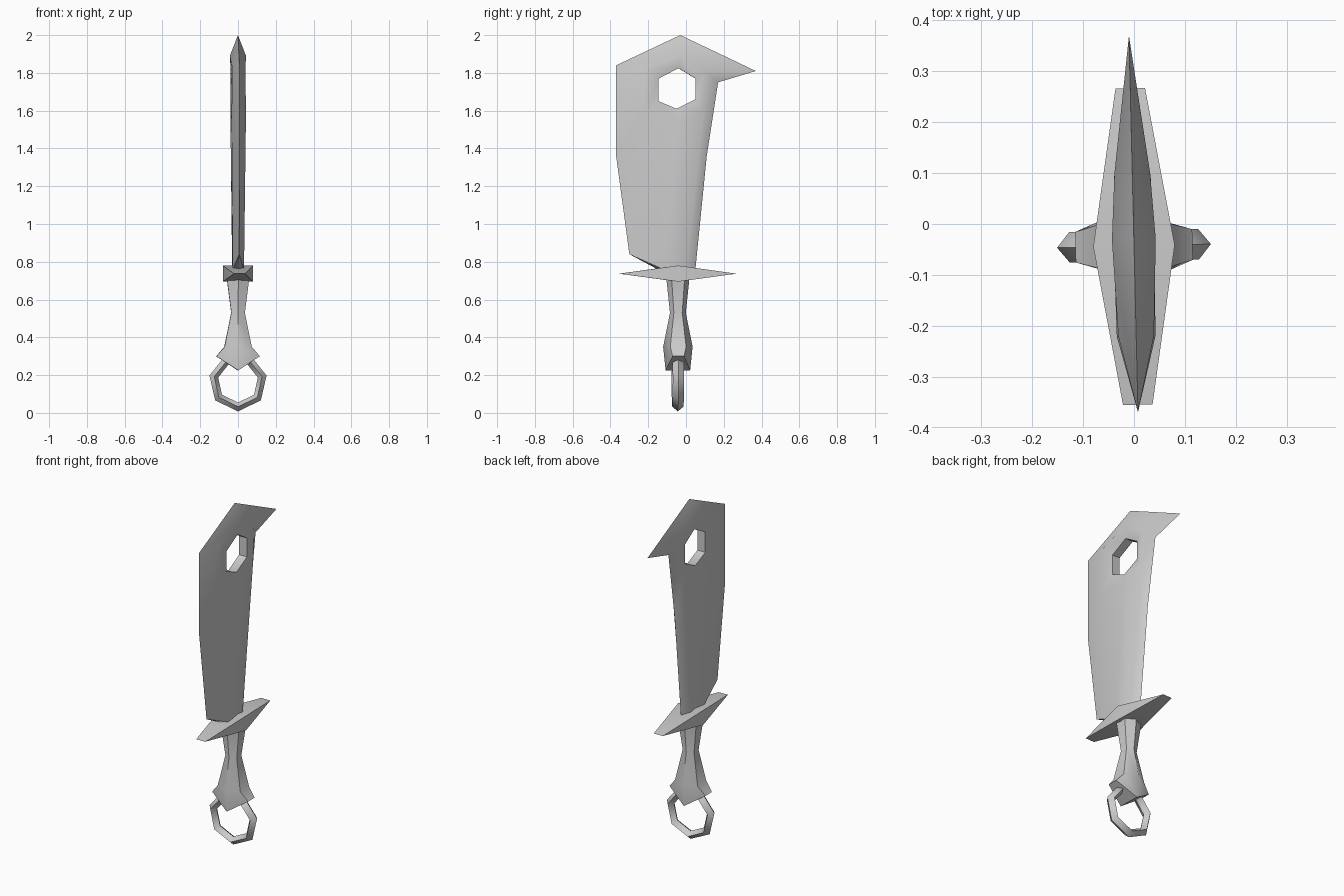
import bpy, bmesh, math
from mathutils import Matrix, Vector

if "Cube" in bpy.data.objects:
    bpy.data.objects.remove(bpy.data.objects["Cube"])

steel = bpy.data.materials.new("grey steel")
steel.use_nodes = True
steel.diffuse_color = (0.6, 0.6, 0.6, 1)
steel.node_tree.nodes["Principled BSDF"].inputs["Base Color"].default_value = steel.diffuse_color

AXIS = Vector((0, -0.043, 0))
TWIST = Matrix.Translation(AXIS) @ Matrix.Rotation(0.024, 4, "Z")


def finish(bm, name, angle):
    """Turn a bmesh into a smooth shaded object, slightly twisted on the sword axis."""
    bmesh.ops.recalc_face_normals(bm, faces=bm.faces)
    bm.transform(TWIST @ Matrix.Translation(-AXIS))
    mesh = bpy.data.meshes.new(name)
    bm.to_mesh(mesh)
    bm.free()
    mesh.materials.append(steel)
    obj = bpy.data.objects.new(name, mesh)
    bpy.context.collection.objects.link(obj)
    bpy.ops.object.select_all(action="DESELECT")
    obj.select_set(True)
    bpy.context.view_layer.objects.active = obj
    bpy.ops.object.shade_smooth_by_angle(angle=math.radians(angle))


def bridge(bm, a, b):
    for i in range(len(a)):
        j = (i + 1) % len(a)
        bm.faces.new((a[i], a[j], b[j], b[i]))


# Blade: sharp outline, raised ring round the hole, thick lower spine (y, z, half thickness)
outline = [(-0.37, 1.84), (-0.03, 2.0), (0.37, 1.81), (0.17, 1.75), (0.11, 1.36),
           (0.05, 0.76), (-0.15, 0.76), (-0.3, 0.84), (-0.37, 1.36)]
ring = [(-0.03, 1.89, 0.043), (0.1, 1.81, 0.035), (0.09, 1.6, 0.036),
        (-0.04, 1.55, 0.04), (-0.22, 1.58, 0.038), (-0.22, 1.83, 0.035)]
hole = [(-0.04, 1.825), (0.05, 1.77), (0.05, 1.66), (-0.05, 1.61), (-0.145, 1.65), (-0.145, 1.77)]
bm = bmesh.new()
edge = [bm.verts.new((0, y, z)) for y, z in outline]
rims, roots = [], []
for side in (1, -1):
    R = [bm.verts.new((side * t, y, z)) for y, z, t in ring]
    H = [bm.verts.new((side * 0.025, y, z)) for y, z in hole]
    B = [bm.verts.new((side * 0.03, y, 0.76)) for y in (-0.12, 0.0)]
    bridge(bm, R, H)
    O = edge
    for face in ((O[0], O[1], R[0], R[5]), (O[1], O[2], R[1], R[0]), (O[2], O[3], R[1]),
                 (O[3], O[4], R[2], R[1]), (O[4], O[5], B[1], R[2]), (R[2], B[1], R[3]),
                 (R[3], B[1], B[0], R[4]), (R[4], B[0], O[7], O[8]), (B[0], O[6], O[7]),
                 (O[8], O[0], R[5], R[4])):
        bm.faces.new(face)
    rims.append(H)
    roots.append(B)
bridge(bm, *rims)
bm.faces.new((edge[5], roots[0][1], roots[0][0], edge[6], roots[1][0], roots[1][1]))
finish(bm, "blade", 50)

# Guard: block in the middle that thins to a flat edge at each end
bm = bmesh.new()
middle = [bm.verts.new((x, -0.043, z)) for x, z in
          ((-0.08, 0.695), (0.08, 0.695), (0.08, 0.78), (-0.08, 0.78))]
for y in (-0.355, 0.267):
    left, right = [bm.verts.new((x, y, 0.737)) for x in (-0.029, 0.029)]
    a, b, c, d = middle
    for face in ((a, b, right, left), (c, d, left, right), (b, c, right), (d, a, left)):
        bm.faces.new(face)
finish(bm, "guard", 25)

# Grip: six-sided waisted handle with a flared, wedge-shaped pommel end
bm = bmesh.new()


def section(rx, ry, side_y, z, lift=0.0):
    pts = [(rx, -side_y), (rx, side_y), (0, ry), (-rx, side_y), (-rx, -side_y), (0, -ry)]
    return [bm.verts.new((x, -0.043 + y, z + (lift if x else 0))) for x, y in pts]


sections = [section(0.06, 0.062, 0.035, 0.72), section(0.036, 0.042, 0.022, 0.53),
            section(0.072, 0.078, 0.042, 0.35), section(0.115, 0.065, 0.03, 0.225, 0.075)]
for upper, lower in zip(sections, sections[1:]):
    bridge(bm, upper, lower)
bm.faces.new(sections[0])
end = sections[-1]
bm.faces.new((end[5], end[0], end[1], end[2]))
bm.faces.new((end[2], end[3], end[4], end[5]))
finish(bm, "grip", 50)

# Pommel ring: seven-sided loop with a diamond cross-section
bm = bmesh.new()
loops = []
for i in range(7):
    a = math.radians(-90) + i * math.tau / 7
    loops.append([bm.verts.new((r * math.cos(a), -0.043 + y, 0.163 + r * math.sin(a)))
                  for r, y in ((0.155, 0), (0.13, 0.03), (0.108, 0), (0.13, -0.03))])
for i in range(7):
    bridge(bm, loops[i], loops[(i + 1) % 7])
finish(bm, "pommel_ring", 60)
